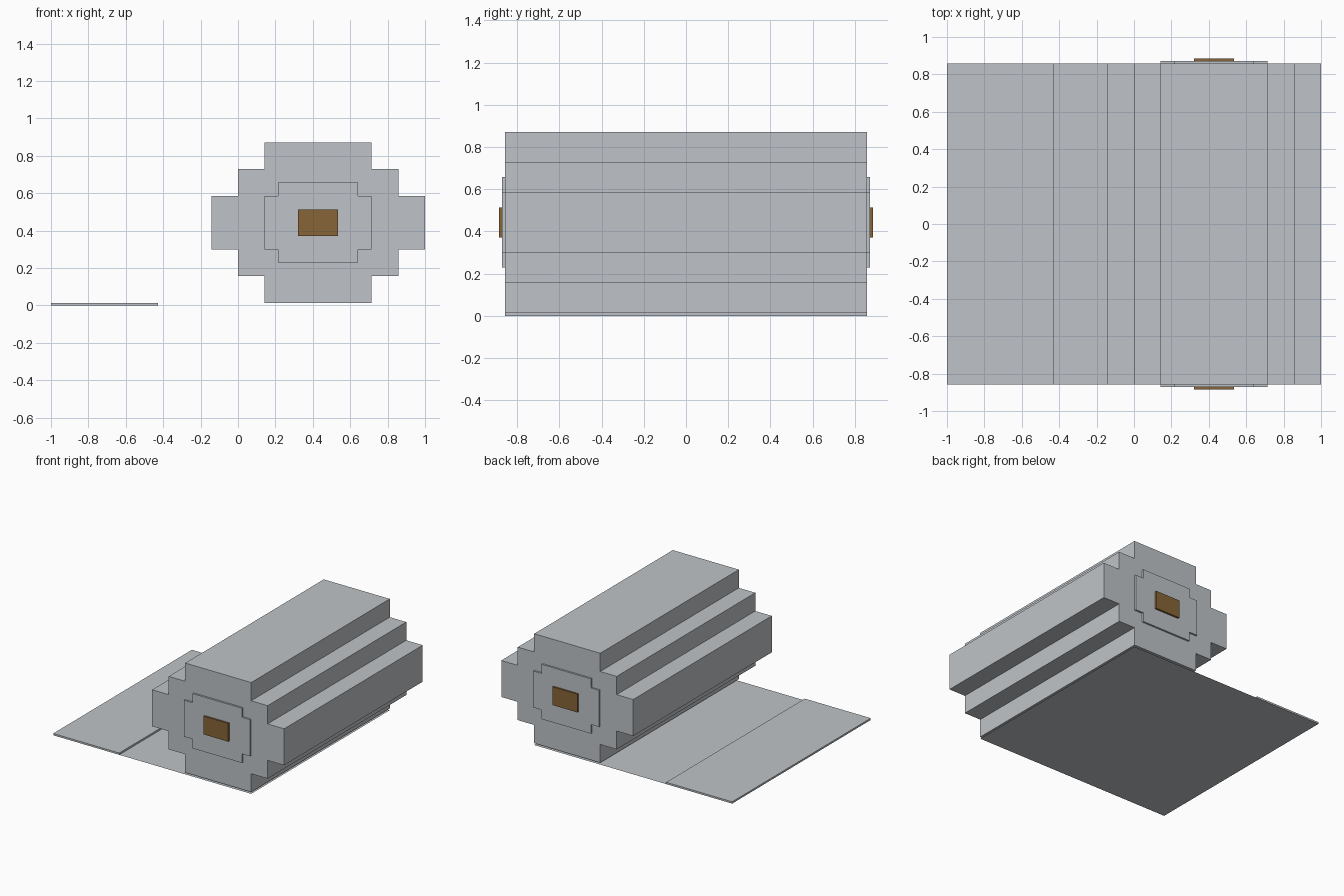
import bpy
import bmesh

if "Cube" in bpy.data.objects:
    bpy.data.objects.remove(bpy.data.objects["Cube"])

U = 1 / 7                 # width of one step
T = U / 10                # thickness of the sheet and end plates
CX, CZ = 3 * U, T + 3 * U  # axis of the roll
HALF = 6 * U              # half length of the roll


def material(name, rgb):
    m = bpy.data.materials.new(name)
    m.diffuse_color = (*rgb, 1)
    m.use_nodes = True
    m.node_tree.nodes["Principled BSDF"].inputs["Base Color"].default_value = m.diffuse_color
    return m


GREY = material("pale_grey", (0.52, 0.552, 0.578))
BROWN = material("brown", (0.242, 0.130, 0.038))


def stepped(corners):
    """Closed outline from the corners of one quadrant, mirrored twice."""
    right = corners + [(x, -z) for x, z in reversed(corners)]
    return right + [(-x, -z) for x, z in right]


def prism(name, outline, y0, y1, mat, cx=CX, cz=CZ):
    """Extrude an x-z outline along y; equal y0 and y1 are not used."""
    bm = bmesh.new()
    face = bm.faces.new([bm.verts.new((cx + x, y0, cz + z)) for x, z in outline])
    ext = bmesh.ops.extrude_face_region(bm, geom=[face])
    moved = [v for v in ext["geom"] if isinstance(v, bmesh.types.BMVert)]
    bmesh.ops.translate(bm, verts=moved, vec=(0, y1 - y0, 0))
    bmesh.ops.recalc_face_normals(bm, faces=bm.faces)
    return finish(name, bm, mat)


def finish(name, bm, mat):
    me = bpy.data.meshes.new(name)
    bm.to_mesh(me)
    bm.free()
    me.materials.append(mat)
    ob = bpy.data.objects.new(name, me)
    bpy.context.collection.objects.link(ob)
    return ob


def rect(w, h):
    return [(-w, -h), (w, -h), (w, h), (-w, h)]


# Rolled-up body with stepped sides
prism("roll", stepped([(2 * U, 3 * U), (2 * U, 2 * U), (3 * U, 2 * U),
                       (3 * U, U), (4 * U, U)]), -HALF, HALF, GREY)

# Raised plate and strap block on each end
plate = stepped([(1.5 * U, 1.5 * U), (1.5 * U, U), (2 * U, U)])
for side, s in (("front", -1), ("back", 1)):
    prism(side + "_end_plate", plate, s * HALF, s * (HALF + T), GREY)
    prism(side + "_core", rect(0.75 * U, 0.5 * U),
          s * (HALF + T), s * (HALF + 2 * T), BROWN)

# Thick flap at the loose end of the sheet
prism("sheet_flap", rect(2 * U, T / 2), -HALF, HALF, GREY, cx=-5 * U, cz=T / 2)

# Paper-thin sheet running under the roll
bm = bmesh.new()
bm.faces.new([bm.verts.new((x, y, 0)) for x, y in
              ((-3 * U, -HALF), (5 * U, -HALF), (5 * U, HALF), (-3 * U, HALF))])
finish("thin_sheet", bm, GREY)
